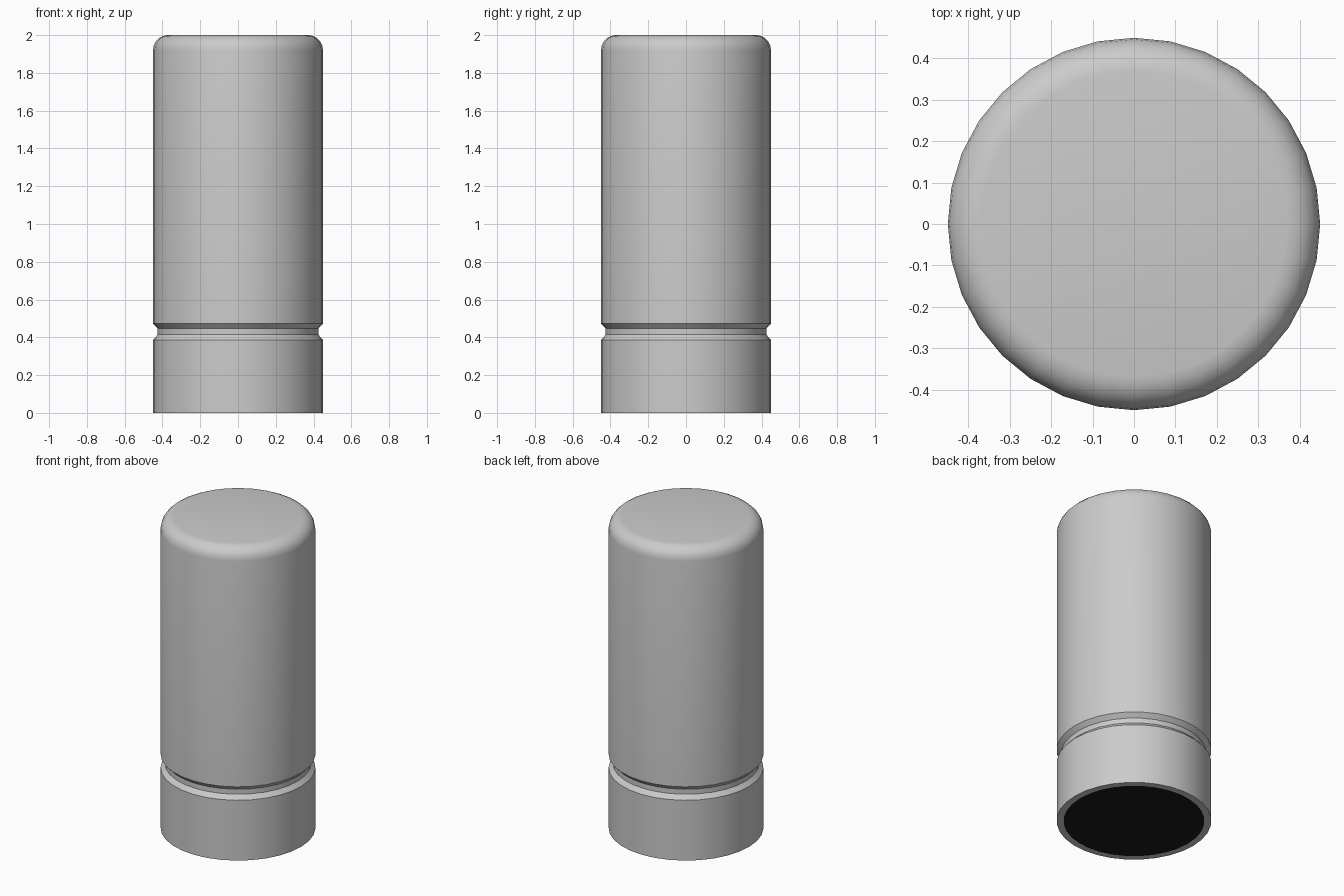
import bpy
import bmesh
from math import sin, cos, pi

if "Cube" in bpy.data.objects:
    bpy.data.objects.remove(bpy.data.objects["Cube"])

SIDES = 32
R = 0.45        # can radius
RIM = 0.41      # inner edge of the bottom rim
FILLET = 0.08   # rounding at the top
STEPS = 5


def revolve(name, profile, cap_first=False, cap_last=False):
    """Lathe an (r, z) profile, ordered bottom to top on the outside."""
    bm = bmesh.new()
    rings = [[bm.verts.new((r * cos(2 * pi * i / SIDES), r * sin(2 * pi * i / SIDES), z))
              for i in range(SIDES)] for r, z in profile]
    for a, b in zip(rings, rings[1:]):
        for i in range(SIDES):
            j = (i + 1) % SIDES
            bm.faces.new((a[i], a[j], b[j], b[i]))
    if cap_first:
        bm.faces.new(rings[0][::-1])
    if cap_last:
        bm.faces.new(rings[-1])
    mesh = bpy.data.meshes.new(name)
    bm.to_mesh(mesh)
    bm.free()
    obj = bpy.data.objects.new(name, mesh)
    bpy.context.collection.objects.link(obj)
    bpy.ops.object.select_all(action='DESELECT')
    bpy.context.view_layer.objects.active = obj
    obj.select_set(True)
    bpy.ops.object.shade_smooth_by_angle(angle=pi / 6)
    return obj


# Metal can: bottom rim, wall, crimped groove, wall, rounded top
profile = [(RIM, 0), (R, 0), (R, 0.387), (0.425, 0.414), (0.425, 0.446), (R, 0.473)]
for k in range(STEPS + 1):
    t = pi / 2 * k / STEPS
    profile.append((R - FILLET + FILLET * cos(t), 2 - FILLET + FILLET * sin(t)))
revolve("metal_can", profile, cap_last=True)

# Black plug sealing the bottom, flush with the rim
plug = revolve("bottom_plug", [(RIM, 0)], cap_first=True)
black = bpy.data.materials.new("black_rubber")
black.diffuse_color = (0.01, 0.01, 0.01, 1)
black.use_nodes = True
black.node_tree.nodes["Principled BSDF"].inputs["Base Color"].default_value = black.diffuse_color
plug.data.materials.append(black)
